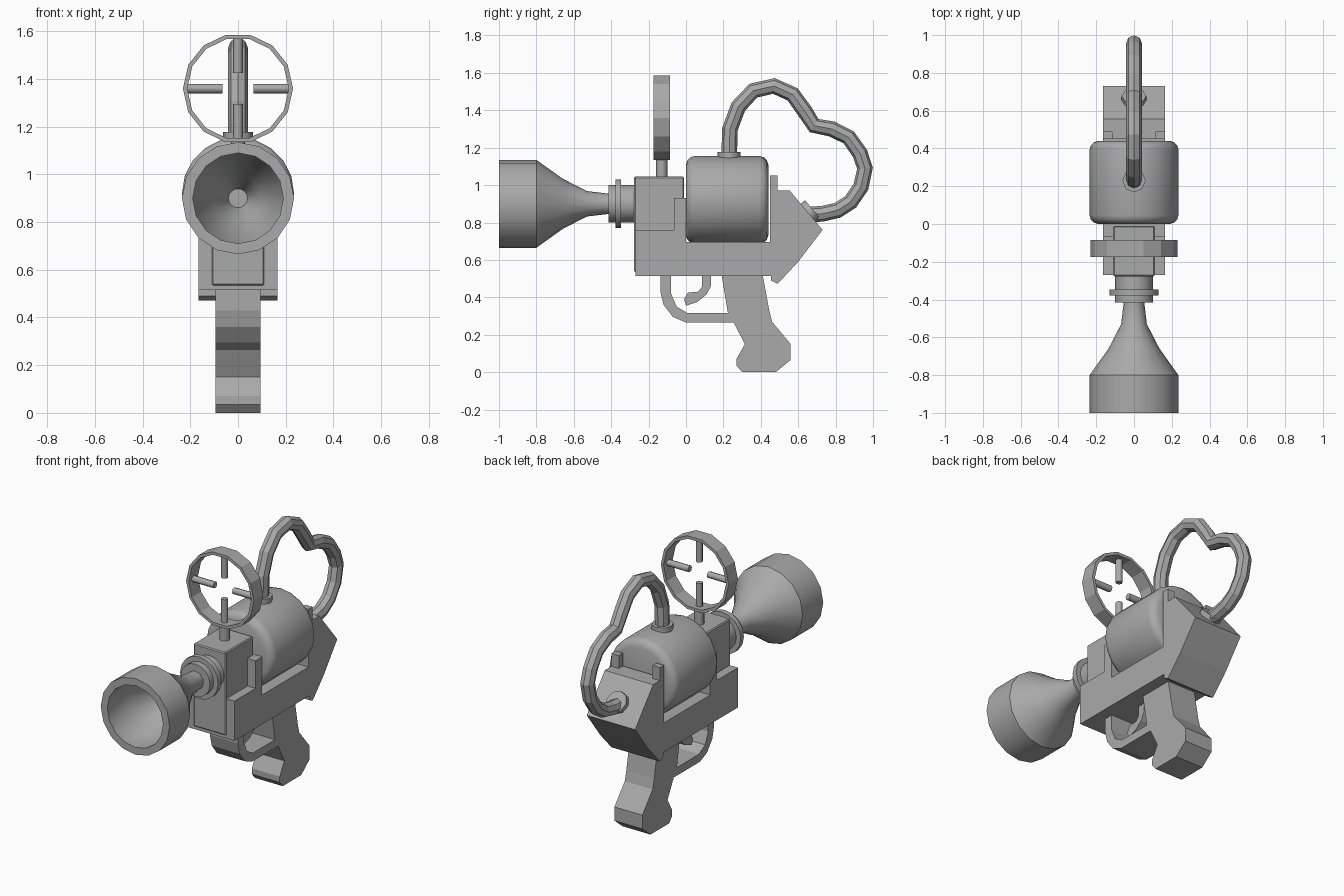
import bpy, bmesh, math
from mathutils import Vector

cube = bpy.data.objects.get("Cube")
if cube:
    bpy.data.objects.remove(cube, do_unlink=True)

grey = bpy.data.materials.new("plain grey")
grey.use_nodes = True
grey.diffuse_color = (0.4, 0.4, 0.4, 1)
grey.node_tree.nodes["Principled BSDF"].inputs["Base Color"].default_value = (0.4, 0.4, 0.4, 1)


def finish(name, bm, smooth=None):
    bmesh.ops.recalc_face_normals(bm, faces=bm.faces)
    mesh = bpy.data.meshes.new(name)
    bm.to_mesh(mesh)
    bm.free()
    mesh.materials.append(grey)
    obj = bpy.data.objects.new(name, mesh)
    bpy.context.collection.objects.link(obj)
    if smooth:
        bpy.ops.object.select_all(action="DESELECT")
        obj.select_set(True)
        bpy.context.view_layer.objects.active = obj
        bpy.ops.object.shade_smooth_by_angle(angle=math.radians(smooth))
    return obj


def plate(name, profile, x0, x1):
    """Extrude a (y, z) profile from x0 to x1."""
    bm = bmesh.new()
    face = bm.faces.new([bm.verts.new((x0, y, z)) for y, z in profile])
    out = bmesh.ops.extrude_face_region(bm, geom=[face])
    moved = [v for v in out["geom"] if isinstance(v, bmesh.types.BMVert)]
    bmesh.ops.translate(bm, verts=moved, vec=(x1 - x0, 0, 0))
    return finish(name, bm)


def box(name, x0, x1, y0, y1, z0, z1):
    return plate(name, [(y0, z0), (y1, z0), (y1, z1), (y0, z1)], x0, x1)


def lathe(name, profile, centre, axis=(0, 1, 0), sides=16, smooth=35, closed=False):
    """Revolve (distance along axis, radius) points round an axis through centre."""
    bm = bmesh.new()
    turn = Vector((0, 1, 0)).rotation_difference(Vector(axis))
    rings = []
    for d, r in profile:
        angles = [math.tau * i / sides for i in range(sides)]
        rings.append([bm.verts.new(Vector(centre) + turn @ Vector((r * math.cos(a), d, r * math.sin(a))))
                      for a in angles])
    pairs = list(zip(rings, rings[1:]))
    if closed:
        pairs.append((rings[-1], rings[0]))
    else:
        bm.faces.new(rings[0])
        bm.faces.new(rings[-1])
    for a, b in pairs:
        for i in range(sides):
            j = (i + 1) % sides
            bm.faces.new((a[i], a[j], b[j], b[i]))
    return finish(name, bm, smooth)


def rod(name, start, end, radius, sides=8):
    span = Vector(end) - Vector(start)
    return lathe(name, [(0, radius), (span.length, radius)], start, span.normalized(), sides, 50)


# Flared muzzle with hollow mouth, and the collar behind it
lathe("muzzle_horn", [(-0.3, 0.055), (-0.42, 0.055), (-0.53, 0.068), (-0.66, 0.135), (-0.8, 0.235),
                      (-1, 0.235), (-1, 0.19), (-0.81, 0.19), (-0.66, 0.1), (-0.5, 0.04)], (0, 0, 0.9))
lathe("muzzle_collar", [(-0.415, 0.06), (-0.415, 0.1), (-0.378, 0.1), (-0.378, 0.13),
                        (-0.347, 0.13), (-0.347, 0.1), (-0.25, 0.1)], (0, 0, 0.9))

# Frame, front block and rear sight tabs
plate("frame", [(-0.27, 0.515), (0.455, 0.515), (0.455, 0.49), (0.49, 0.472), (0.6, 0.59), (0.73, 0.76),
                (0.555, 0.97), (0.45, 0.97), (0.45, 0.695), (0, 0.695), (0, 0.93), (-0.065, 0.93),
                (-0.065, 0.76), (-0.27, 0.76)], -0.165, 0.165)
block = box("front_block", -0.11, 0.11, -0.277, -0.01, 0.535, 1.045)
bevel = block.modifiers.new("edge", "BEVEL")
bevel.width = 0.006
bevel.segments = 1
for side, word in ((1, "left"), (-1, "right")):
    box("rear_tab_" + word, side * 0.115, side * 0.165, 0.45, 0.49, 0.95, 1.05)

# Rounded drum lying in the frame
lathe("drum", [(0, 0.19), (0.008, 0.213), (0.024, 0.229), (0.045, 0.235),
               (0.395, 0.235), (0.416, 0.229), (0.432, 0.213), (0.44, 0.19)],
      (0, 0, 0.92), sides=20, smooth=40)

# Ring sight with post and cross pins
lathe("sight_ring", [(-0.175, 0.231), (-0.085, 0.231), (-0.085, 0.213), (-0.175, 0.213)],
      (0, 0, 1.36), sides=14, smooth=None, closed=True)
rod("sight_post", (0, -0.13, 1.03), (0, -0.13, 1.15), 0.03)
for i, word in enumerate(("left", "top", "right", "bottom")):
    way = Vector((math.cos(i * math.pi / 2), 0, math.sin(i * math.pi / 2)))
    middle = Vector((0, -0.13, 1.36))
    rod("sight_pin_" + word, middle + way * 0.065, middle + way * 0.218, 0.02)

# Heart-shaped pipe and its end flanges
path = [(0.23, 1.13), (0.235, 1.3), (0.28, 1.42), (0.36, 1.505), (0.47, 1.53), (0.57, 1.485),
        (0.635, 1.395), (0.685, 1.318), (0.78, 1.3), (0.87, 1.255), (0.93, 1.17), (0.957, 1.09),
        (0.935, 0.99), (0.88, 0.91), (0.81, 0.865), (0.73, 0.847), (0.63, 0.84)]
curve = bpy.data.curves.new("pipe", "CURVE")
curve.dimensions = "3D"
curve.bevel_depth = 0.042
curve.bevel_resolution = 2
curve.use_fill_caps = True
spline = curve.splines.new("POLY")
spline.points.add(len(path) - 1)
for point, (y, z) in zip(spline.points, path):
    point.co = (0, y, z, 1)
spline.use_smooth = False
curve.materials.append(grey)
bpy.context.collection.objects.link(bpy.data.objects.new("pipe", curve))
rod("pipe_flange_top", (0, 0.23, 1.14), (0, 0.23, 1.178), 0.062)
slope = Vector((0, 0.77, 0.64))
foot = Vector((0, 0.655, 0.85))
rod("pipe_flange_rear", foot - slope * 0.01, foot + slope * 0.03, 0.065)

# Grip, trigger guard and trigger
plate("grip", [(0.19, 0.52), (0.225, 0.31), (0.255, 0.265), (0.315, 0.15), (0.27, 0.07), (0.27, 0.035),
               (0.3, 0), (0.48, 0), (0.56, 0.065), (0.56, 0.15), (0.46, 0.27), (0.445, 0.33),
               (0.41, 0.52)], -0.095, 0.095)
plate("trigger_guard", [(-0.137, 0.52), (-0.137, 0.43), (-0.12, 0.36), (-0.07, 0.295), (0, 0.265),
                        (0.27, 0.265), (0.24, 0.315), (0.01, 0.315), (-0.05, 0.35), (-0.08, 0.42),
                        (-0.08, 0.52)], -0.095, 0.095)
plate("trigger", [(0.085, 0.52), (0.085, 0.455), (0.065, 0.43), (0.01, 0.425), (-0.01, 0.39),
                  (0, 0.355), (0.06, 0.375), (0.11, 0.415), (0.133, 0.46), (0.133, 0.52)],
      -0.04, 0.04)
